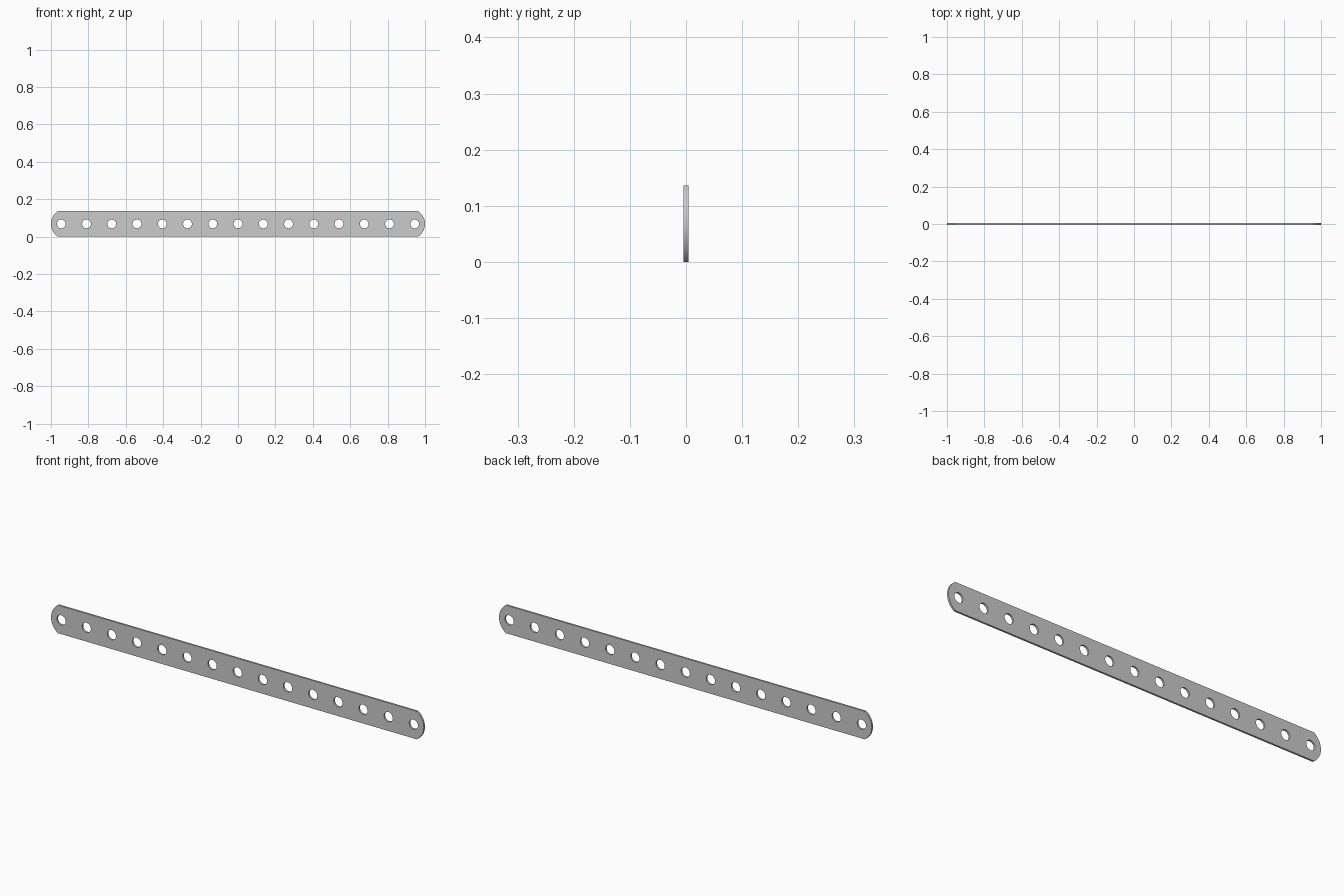
import bpy, bmesh
from math import sin, cos, asin, pi

if "Cube" in bpy.data.objects:
    bpy.data.objects.remove(bpy.data.objects["Cube"])

HEIGHT, THICK = 0.136, 0.009
HOLES, PITCH, HOLE_R = 15, 0.135, 0.0235
SAG = 0.037                                  # bulge of the rounded ends
HALF = HEIGHT / 2
END_R = (HALF**2 + SAG**2) / (2 * SAG)       # radius of the end arcs


def add_loop(curve, points):
    spline = curve.splines.new('POLY')
    spline.points.add(len(points) - 1)
    for p, (x, y) in zip(spline.points, points):
        p.co = (x, y, 0, 1)
    spline.use_cyclic_u = True


# Flat outline with shallow arcs at both ends
curve = bpy.data.curves.new("perforated_strip", 'CURVE')
curve.dimensions = '2D'
curve.fill_mode = 'BOTH'
curve.extrude = THICK / 2
a = asin(HALF / END_R)
right = [(1 - END_R + END_R * cos(t), END_R * sin(t))
         for t in (-a + 2 * a * i / 16 for i in range(17))]
add_loop(curve, right + [(-x, -y) for x, y in right])

# Evenly spaced round holes
for i in range(HOLES):
    cx = (i - (HOLES - 1) / 2) * PITCH
    add_loop(curve, [(cx + HOLE_R * cos(2 * pi * k / 32), HOLE_R * sin(2 * pi * k / 32))
                     for k in range(32)])

# Stand the strip upright and turn it into a mesh
strip = bpy.data.objects.new("perforated_strip", curve)
bpy.context.collection.objects.link(strip)
strip.rotation_euler = (pi / 2, 0, 0)
strip.location = (0, 0, HALF)
bpy.context.view_layer.objects.active = strip
strip.select_set(True)
bpy.ops.object.convert(target='MESH')
bpy.ops.object.transform_apply(location=True, rotation=True, scale=True)

# Weld the faces to the rims and clean up
bm = bmesh.new()
bm.from_mesh(strip.data)
bmesh.ops.remove_doubles(bm, verts=bm.verts, dist=1e-5)
bmesh.ops.recalc_face_normals(bm, faces=bm.faces)
bm.to_mesh(strip.data)
bm.free()
bpy.ops.object.shade_smooth_by_angle()
